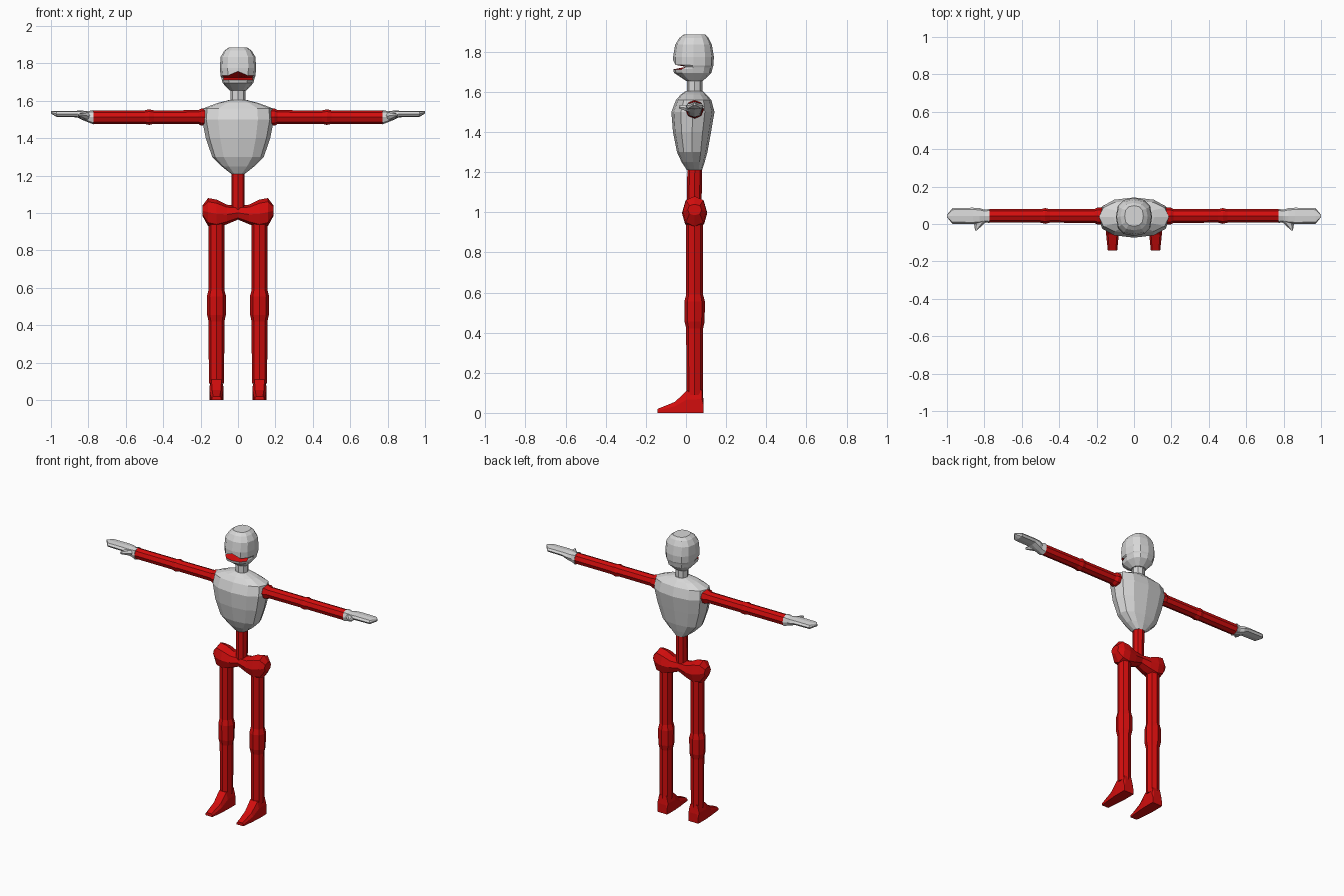
import bpy, bmesh, math
from mathutils import Vector

if "Cube" in bpy.data.objects:
    bpy.data.objects.remove(bpy.data.objects["Cube"])

CY = 0.043  # y of the body's centre line


def material(name, rgb):
    m = bpy.data.materials.new(name)
    m.diffuse_color = (*rgb, 1)
    m.use_nodes = True
    m.node_tree.nodes["Principled BSDF"].inputs["Base Color"].default_value = m.diffuse_color
    return m


GREY = material("light grey", (0.68, 0.68, 0.68))
RED = material("red", (0.65, 0.004, 0.004))


def spow(v, p):
    return math.copysign(abs(v) ** p, v)


def ring(n, p=1.0):
    """Unit n-gon, squared off when p < 1."""
    angles = [2 * math.pi * k / n for k in range(n)]
    return [(spow(round(math.cos(a), 6), p), spow(round(math.sin(a), 6), p)) for a in angles]


def loft(name, rings, mats, mirror=False, rule=None):
    """Skin a list of point rings; rule(ring, side) picks the material index."""
    bm = bmesh.new()
    rows = [[bm.verts.new(q) for q in r] for r in rings]
    n = len(rows[0])
    for i in range(len(rows) - 1):
        for k in range(n):
            j = (k + 1) % n
            f = bm.faces.new((rows[i][k], rows[i][j], rows[i + 1][j], rows[i + 1][k]))
            if rule:
                f.material_index = rule(i, k)
    bm.faces.new(rows[0][::-1])
    bm.faces.new(rows[-1])
    bmesh.ops.recalc_face_normals(bm, faces=bm.faces)
    me = bpy.data.meshes.new(name)
    bm.to_mesh(me)
    bm.free()
    for m in mats:
        me.materials.append(m)
    ob = bpy.data.objects.new(name, me)
    bpy.context.collection.objects.link(ob)
    if mirror:
        ob.modifiers.new("mirror", 'MIRROR').use_axis[0] = True
    return ob


def upright(sections, n=12, p=1.0, x=0.0):
    """Rings stacked in z from (z, half width, front y, back y)."""
    return [[Vector((x + rx * c, (yf + yb) / 2 + (yb - yf) / 2 * s, z)) for c, s in ring(n, p)]
            for z, rx, yf, yb in sections]


def sideways(sections, n=8, p=1.0):
    """Rings stacked in x from (x, half depth, bottom z, top z)."""
    return [[Vector((x, CY + ry * c, (z0 + z1) / 2 + (z1 - z0) / 2 * s)) for c, s in ring(n, p)]
            for x, ry, z0, z1 in sections]


# Torso and neck
loft("torso", upright([
    (1.21, .037, .005, .08), (1.25, .088, -.022, .093), (1.30, .138, -.045, .107),
    (1.40, .172, -.065, .125), (1.50, .192, -.073, .142), (1.56, .186, -.05, .126),
    (1.588, .11, -.025, .10), (1.605, .045, 0, .083)], p=.85), [GREY])
loft("neck", upright([(1.59, .04, .005, .081), (1.68, .04, .005, .081)], 8), [GREY])

# Head: the mouth is a recessed red band across the front
head = upright([
    (1.655, .045, 0, .085), (1.695, .082, -.06, .127), (1.718, .088, -.064, .132),
    (1.725, .09, -.064, .134), (1.732, .093, -.064, .137), (1.775, .097, -.064, .139),
    (1.835, .093, -.054, .129), (1.868, .073, -.034, .113), (1.885, .05, -.012, .098)], p=.8)
FRONT = range(7, 12)
for k in FRONT:
    head[2][k].z = 1.712
    head[3][k].y = 0.0
    head[3][k].x *= .95
    head[4][k].z = 1.735
head[4][9].z = 1.758
loft("head", head, [GREY, RED], rule=lambda i, k: int(i in (2, 3) and 7 <= k <= 10))

# Waist and pelvis
loft("waist", upright([(1.02, .036, .003, .077), (1.215, .036, .007, .081)], 8), [RED])
half = [(.19, .035, .985, 1.04), (.16, .058, .93, 1.08), (.115, .063, .92, 1.072),
        (.06, .055, .94, 1.045)]
loft("pelvis", sideways([(-x, r, a, b) for x, r, a, b in half] + [(0, .045, .965, 1.037)]
                        + half[::-1], p=.85), [RED])

# Legs with knee bulges
loft("leg", upright([(z, r, CY - r, CY + r) for z, r in (
    (.09, .041), (.42, .042), (.455, .05), (.555, .051), (.59, .042), (.96, .042))],
    8, x=.115), [RED], mirror=True)

# Feet
loft("foot", [[Vector((.115 + sx * w * t, y, z)) for sx, z, t in
               ((-1, 0, 1), (1, 0, 1), (1, h * .6, 1), (.7, h, 1), (-.7, h, 1), (-1, h * .6, 1))]
              for y, w, h in ((-.142, .025, .02), (-.055, .034, .055), (.003, .038, .11),
                              (.08, .038, .115), (.088, .036, .06))], [RED], mirror=True)

# Arms with shoulder and elbow bulges
loft("arm", sideways([(x, r, 1.513 - r, 1.513 + r) for x, r in (
    (.15, .046), (.195, .046), (.212, .037), (.45, .036), (.475, .042), (.50, .036),
    (.78, .036))]), [RED], mirror=True)

# Hands: flared wrist, flat mitten and thumb
loft("hand", sideways([
    (.772, .038, 1.474, 1.551), (.80, .033, 1.485, 1.545), (.825, .042, 1.495, 1.547),
    (.86, .044, 1.512, 1.547), (.97, .043, 1.514, 1.546), (1.0, .006, 1.532, 1.546)],
    p=.75), [GREY], mirror=True)
loft("thumb", [[Vector((x + w * c, y, z + h * s)) for c, s in ring(6)]
               for x, w, y, z, h in ((.815, .035, .02, 1.518, .022), (.83, .025, -.002, 1.52, .017),
                                     (.845, .005, -.034, 1.525, .008))], [GREY], mirror=True)
